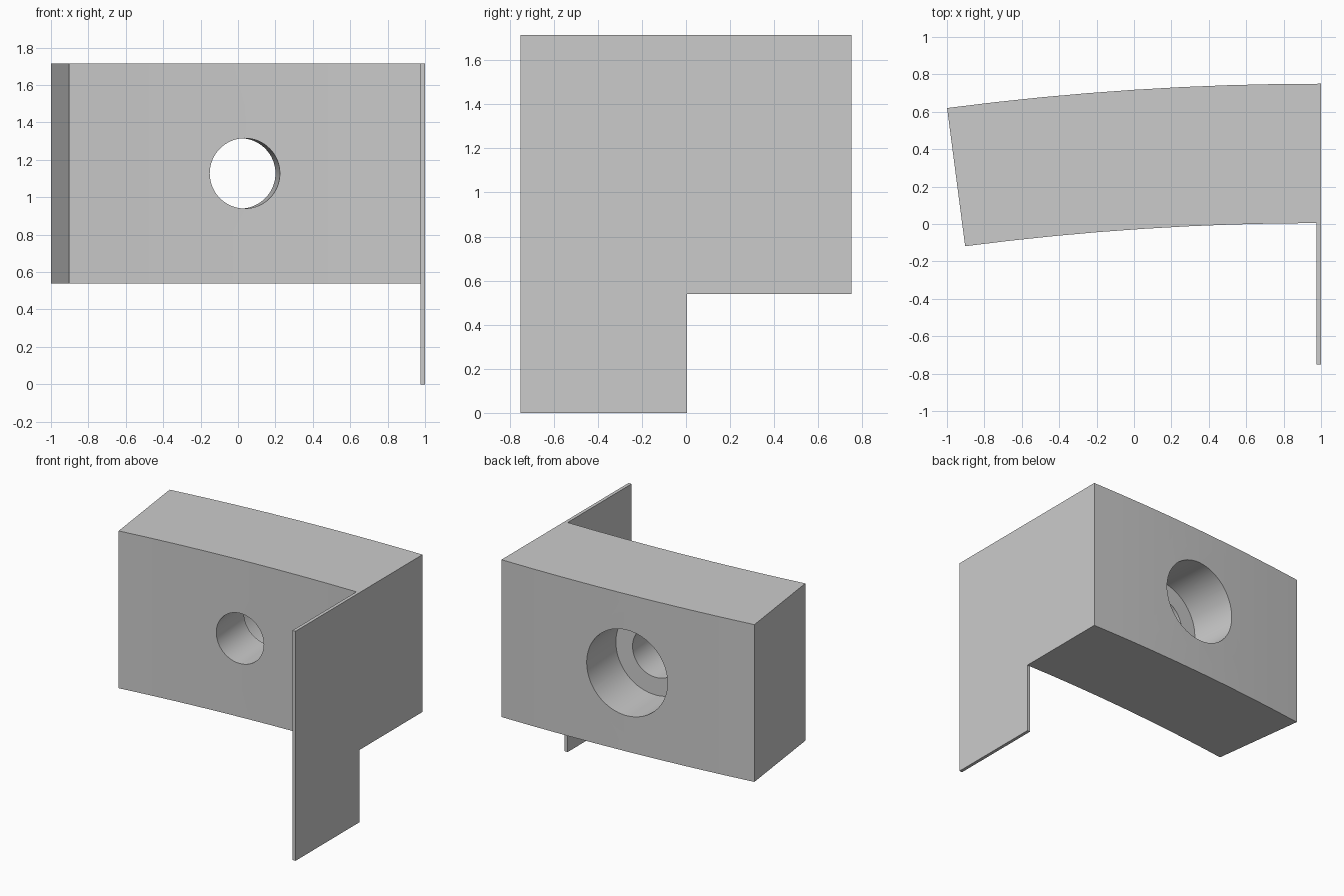
import bpy, bmesh
from math import sin, cos, pi, radians

if "Cube" in bpy.data.objects:
    bpy.data.objects.remove(bpy.data.objects["Cube"])

R_OUT, R_IN = 15.44, 14.695          # concentric wall radii
CX, CY = 1.0, 0.75 - R_OUT           # centre of the arcs
SWEEP, SEGS = radians(7.44), 8
Z0, Z1 = 0.54, 1.715


def on_arc(r, a):
    return (CX - r * sin(a), CY + r * cos(a))


def extrude_profile(name, pts, z0, z1):
    bm = bmesh.new()
    face = bm.faces.new([bm.verts.new((x, y, z0)) for x, y in pts])
    ext = bmesh.ops.extrude_face_region(bm, geom=[face])
    top = [v for v in ext["geom"] if isinstance(v, bmesh.types.BMVert)]
    bmesh.ops.translate(bm, verts=top, vec=(0, 0, z1 - z0))
    bmesh.ops.recalc_face_normals(bm, faces=bm.faces)
    me = bpy.data.meshes.new(name)
    bm.to_mesh(me)
    bm.free()
    ob = bpy.data.objects.new(name, me)
    bpy.context.collection.objects.link(ob)
    return ob


def drill(target, radius, r0, r1, a):
    # radial cylinder from r0 to r1, subtracted from the target
    x, y = on_arc((r0 + r1) / 2, a)
    bpy.ops.mesh.primitive_cylinder_add(vertices=64, radius=radius, depth=r1 - r0,
                                        location=(x, y, (Z0 + Z1) / 2),
                                        rotation=(pi / 2, 0, a))
    cutter = bpy.context.object
    cutter.name = "hole_cutter"
    cutter.hide_render = True
    mod = target.modifiers.new("hole", 'BOOLEAN')
    mod.operation = 'DIFFERENCE'
    mod.solver = 'EXACT'
    mod.object = cutter
    bpy.context.view_layer.objects.active = target
    bpy.ops.object.modifier_apply(modifier=mod.name)
    bpy.data.objects.remove(cutter)


# Curved block
angles = [SWEEP * i / SEGS for i in range(SEGS + 1)]
profile = [on_arc(R_OUT, a) for a in angles] + [on_arc(R_IN, a) for a in reversed(angles)]
block = extrude_profile("curved_block", profile, Z0, Z1)

# Through hole and wider counterbore from the back
HOLE_ANGLE = radians(3.76)
drill(block, 0.188, R_IN - 0.3, R_OUT + 0.3, HOLE_ANGLE)
drill(block, 0.32, R_OUT - 0.385, R_OUT + 0.3, HOLE_ANGLE)

bpy.ops.object.select_all(action='DESELECT')
block.select_set(True)
bpy.context.view_layer.objects.active = block
bpy.ops.object.shade_smooth_by_angle(angle=radians(30))

# Thin side plate reaching down to the ground
extrude_profile("side_plate", [(0.975, -0.75), (1, -0.75), (1, 0.005), (0.975, 0.005)], 0, Z1)
